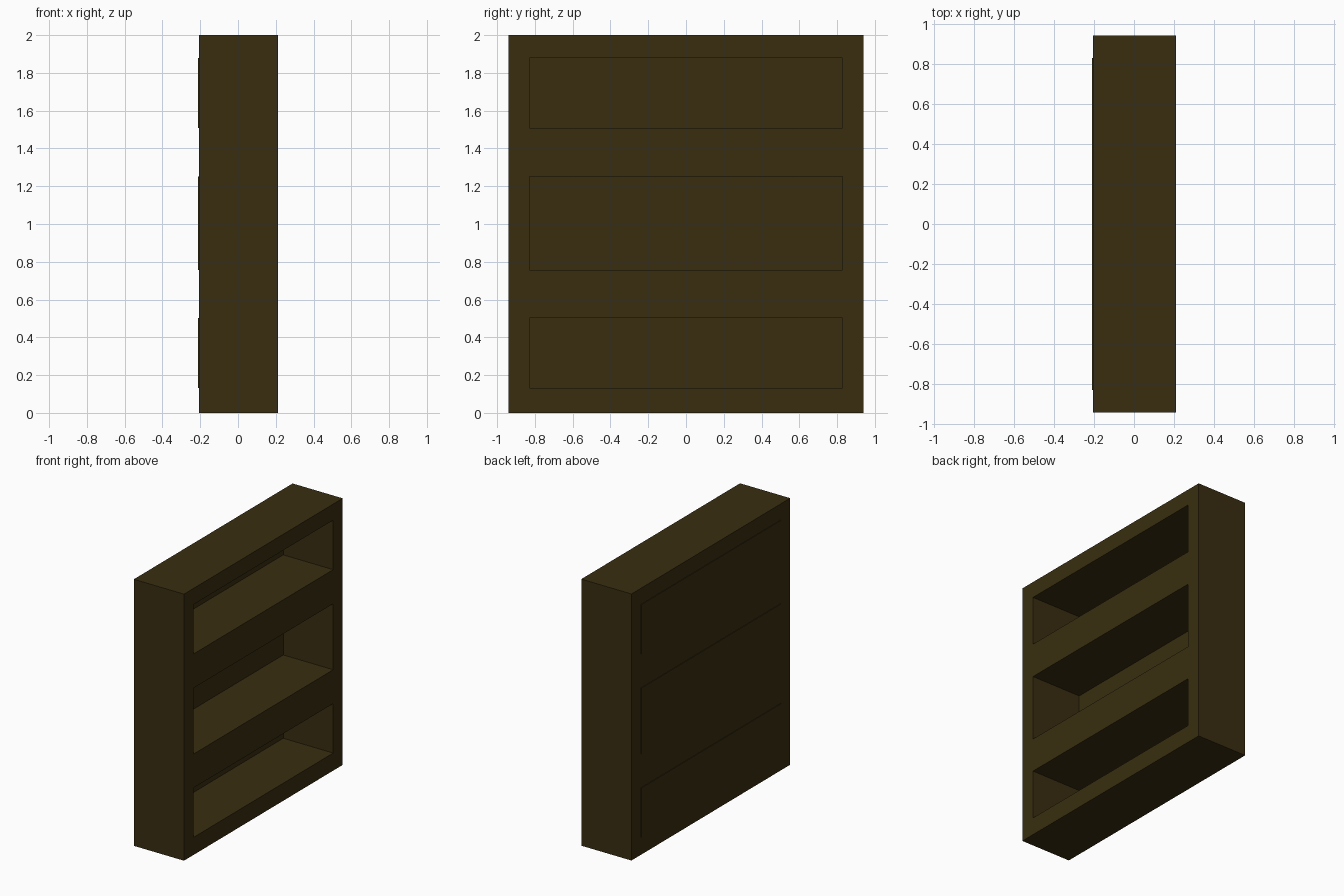
import bpy, bmesh

if "Cube" in bpy.data.objects:
    bpy.data.objects.remove(bpy.data.objects["Cube"])

wood = bpy.data.materials.new("dark_brown_wood")
wood.diffuse_color = (0.041, 0.027, 0.0053, 1)
wood.use_nodes = True
wood.node_tree.nodes["Principled BSDF"].inputs["Base Color"].default_value = wood.diffuse_color

BACK, FRONT = -0.206, 0.2105              # depth of the case along x
YS = [-0.941, -0.828, 0.828, 0.941]       # outer and inner faces of the sides
ZS = [0, 0.132, 0.503, 0.757, 1.252, 1.508, 1.879, 2.0]   # shelf faces


def finish(name, bm):
    bmesh.ops.recalc_face_normals(bm, faces=bm.faces)
    mesh = bpy.data.meshes.new(name)
    bm.to_mesh(mesh)
    bm.free()
    mesh.materials.append(wood)
    obj = bpy.data.objects.new(name, mesh)
    bpy.context.collection.objects.link(obj)
    return obj


# Case: a flat lattice of boards, with three openings, extruded forwards
bm = bmesh.new()
grid = [[bm.verts.new((BACK, y, z)) for z in ZS] for y in YS]
for i in range(len(YS) - 1):
    for j in range(len(ZS) - 1):
        if i == 1 and j % 2 == 1:         # compartment opening
            continue
        bm.faces.new((grid[i][j], grid[i + 1][j], grid[i + 1][j + 1], grid[i][j + 1]))
ext = bmesh.ops.extrude_face_region(bm, geom=bm.faces[:], use_keep_orig=True)
moved = [v for v in ext["geom"] if isinstance(v, bmesh.types.BMVert)]
bmesh.ops.translate(bm, verts=moved, vec=(FRONT - BACK, 0, 0))
finish("bookcase_frame", bm)

# Thin back panels closing each compartment, slightly proud of the frame
for n, j in enumerate((1, 3, 5), 1):
    z0, z1 = ZS[j], ZS[j + 1]
    bm = bmesh.new()
    bmesh.ops.create_cube(bm, size=1)
    bmesh.ops.scale(bm, verts=bm.verts, vec=(0.0065, YS[2] - YS[1], z1 - z0))
    bmesh.ops.translate(bm, verts=bm.verts, vec=(-0.20725, 0, (z0 + z1) / 2))
    finish(f"back_panel_{n}", bm)
